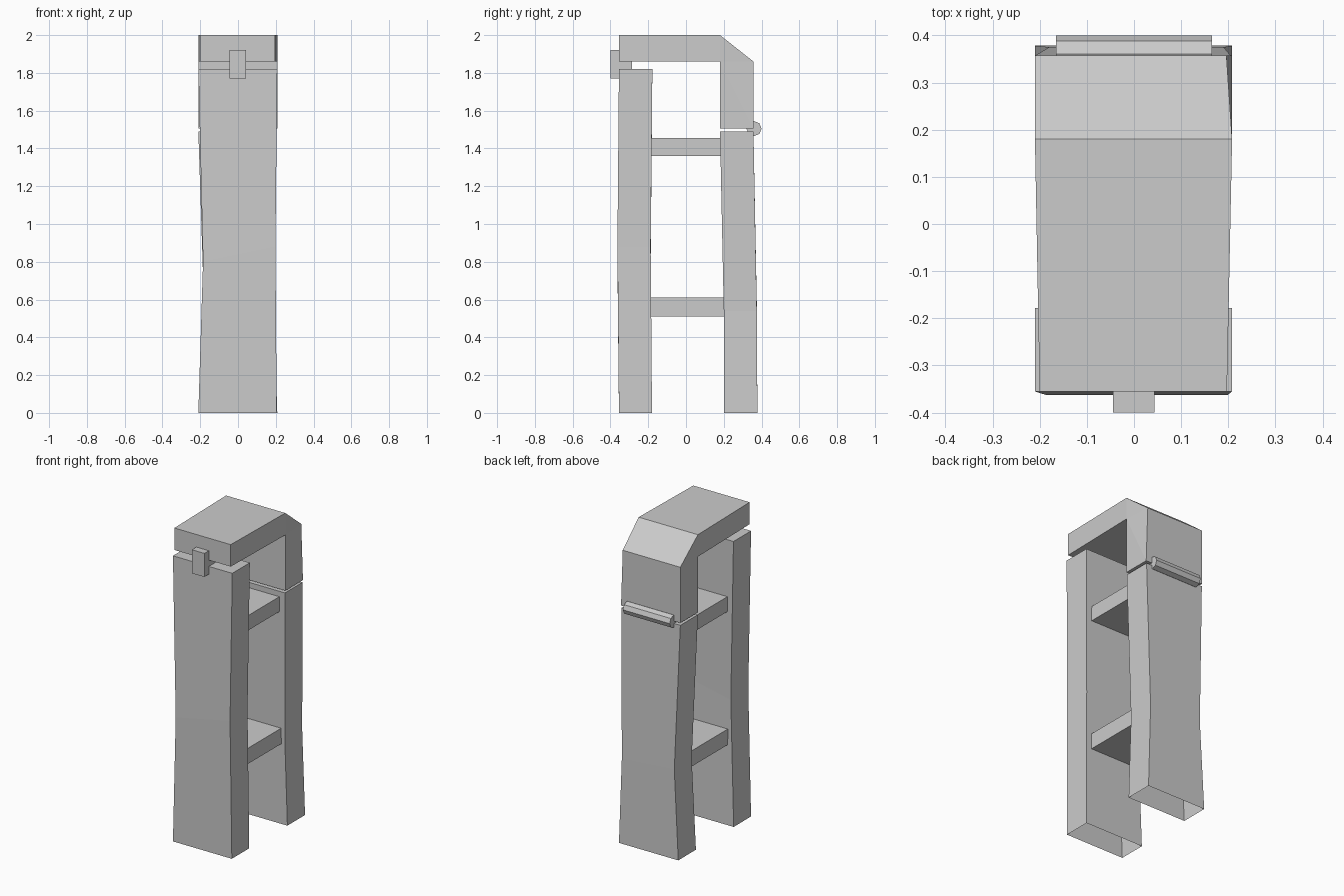
import bpy, bmesh, math

if "Cube" in bpy.data.objects:
    bpy.data.objects.remove(bpy.data.objects["Cube"])

grey = bpy.data.materials.new("plain grey")
grey.diffuse_color = (0.6, 0.6, 0.6, 1)
grey.use_nodes = True
grey.node_tree.nodes["Principled BSDF"].inputs["Base Color"].default_value = grey.diffuse_color


def finish(name, bm):
    bmesh.ops.recalc_face_normals(bm, faces=bm.faces)
    mesh = bpy.data.meshes.new(name)
    bm.to_mesh(mesh)
    bm.free()
    mesh.materials.append(grey)
    obj = bpy.data.objects.new(name, mesh)
    bpy.context.collection.objects.link(obj)
    return obj


def box(name, x0, x1, y0, y1, z0, z1):
    bm = bmesh.new()
    bmesh.ops.create_cube(bm, size=1)
    for v in bm.verts:
        v.co = (x1 if v.co.x > 0 else x0,
                y1 if v.co.y > 0 else y0,
                z1 if v.co.z > 0 else z0)
    return finish(name, bm)


def post(name, rings):
    """Loft of (x0, x1, y0, y1, z_left, z_right) rings, capped on top, open below."""
    bm = bmesh.new()
    loops = []
    for x0, x1, y0, y1, zl, zr in rings:
        corners = ((x0, y0, zl), (x1, y0, zr), (x1, y1, zr), (x0, y1, zl))
        loops.append([bm.verts.new(c) for c in corners])
    for a, b in zip(loops, loops[1:]):
        for i in range(4):
            j = (i + 1) % 4
            bm.faces.new((a[i], a[j], b[j], b[i]))
    bm.faces.new(loops[-1])
    return finish(name, bm)


# Posts, slightly pinched along their height
post("front_post", [(-0.21, 0.205, -0.355, -0.18, 0, 0),
                    (-0.185, 0.198, -0.363, -0.187, 0.80, 0.88),
                    (-0.21, 0.208, -0.355, -0.178, 1.82, 1.82)])
post("rear_post", [(-0.21, 0.208, 0.20, 0.378, 0, 0),
                   (-0.18, 0.19, 0.20, 0.375, 0.57, 0.54),
                   (-0.21, 0.205, 0.18, 0.357, 1.49, 1.49)])

# Bent hood: side profile as (half width left, right, y, z)
profile = [(0.20, 0.197, -0.355, 1.86), (0.20, 0.197, -0.355, 2.0),
           (0.21, 0.208, 0.18, 2.0), (0.21, 0.196, 0.357, 1.86),
           (0.21, 0.208, 0.357, 1.505), (0.21, 0.208, 0.18, 1.505),
           (0.21, 0.208, 0.18, 1.86)]
bm = bmesh.new()
left = [bm.verts.new((-l, y, z)) for l, r, y, z in profile]
right = [bm.verts.new((r, y, z)) for l, r, y, z in profile]
for i in range(7):
    j = (i + 1) % 7
    bm.faces.new((left[i], left[j], right[j], right[i]))
for s in (left, right):  # sides split into arm, corner and drop
    bm.faces.new((s[0], s[1], s[2], s[6]))
    bm.faces.new((s[6], s[2], s[3]))
    bm.faces.new((s[6], s[3], s[4]))
    bm.faces.new((s[6], s[4], s[5]))
finish("hood", bm)

# Cross shelves between the posts
box("lower_rung", -0.165, 0.165, -0.19, 0.205, 0.51, 0.61)
box("upper_rung", -0.165, 0.165, -0.185, 0.19, 1.36, 1.455)

# Front latch
box("latch", -0.045, 0.043, -0.40, -0.285, 1.77, 1.92)

# Eight-sided hinge pin
bm = bmesh.new()
bmesh.ops.create_cone(bm, cap_ends=True, segments=8, radius1=0.04,
                      radius2=0.04, depth=0.33)
for v in bm.verts:
    a = round(math.atan2(v.co.y, v.co.x) / (math.pi / 4)) * math.pi / 4
    v.co = (v.co.z, 0.36 + 0.04 * math.cos(a), 1.505 + 0.04 * math.sin(a))
finish("hinge_pin", bm)
